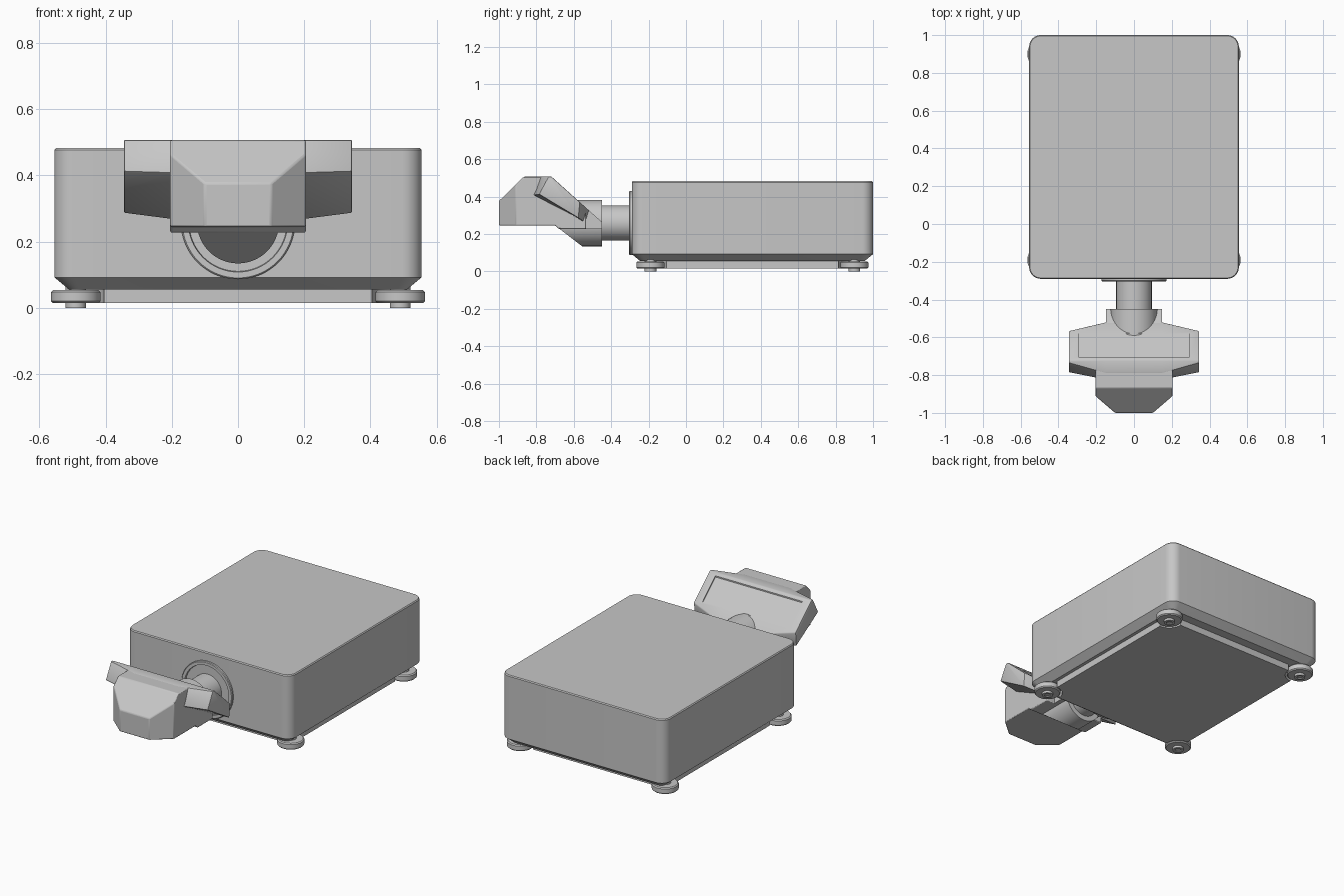
import bpy, bmesh
from math import sin, cos, pi
from mathutils import Vector

if "Cube" in bpy.data.objects:
    bpy.data.objects.remove(bpy.data.objects["Cube"])

# One flat grey for everything
grey = bpy.data.materials.new("light_grey")
grey.use_nodes = True
colour = (0.57, 0.57, 0.57, 1)
grey.diffuse_color = colour
bsdf = next(n for n in grey.node_tree.nodes if n.type == 'BSDF_PRINCIPLED')
bsdf.inputs["Base Color"].default_value = colour

parts = []


def loft(name, rings, cuts=(), bevel=0.0):
    """Skin equal-length rings, cap the ends, then slice with (point, normal) planes."""
    bm = bmesh.new()
    loops = [[bm.verts.new(p) for p in ring] for ring in rings]
    n = len(loops[0])
    for a, b in zip(loops, loops[1:]):
        for i in range(n):
            j = (i + 1) % n
            bm.faces.new((a[i], a[j], b[j], b[i]))
    bm.faces.new(loops[0])
    bm.faces.new(loops[-1])
    for point, normal in cuts:
        geom = bm.verts[:] + bm.edges[:] + bm.faces[:]
        bmesh.ops.bisect_plane(bm, geom=geom, plane_co=point,
                               plane_no=Vector(normal).normalized(), clear_outer=True)
        rim = [e for e in bm.edges if e.is_boundary]
        bmesh.ops.holes_fill(bm, edges=rim, sides=0)
    bmesh.ops.recalc_face_normals(bm, faces=bm.faces[:])
    mesh = bpy.data.meshes.new(name)
    bm.to_mesh(mesh)
    bm.free()
    mesh.materials.append(grey)
    obj = bpy.data.objects.new(name, mesh)
    bpy.context.collection.objects.link(obj)
    if bevel:
        mod = obj.modifiers.new("soft_edges", 'BEVEL')
        mod.width, mod.segments, mod.limit_method = bevel, 2, 'ANGLE'
    parts.append(obj)
    return obj


def lathe_z(name, x, y, profile, sides=40):
    turn = [2 * pi * i / sides for i in range(sides)]
    return loft(name, [[(x + r * cos(t), y + r * sin(t), z) for t in turn] for r, z in profile])


def lathe_y(name, z, profile, cuts=(), sides=64):
    turn = [2 * pi * i / sides for i in range(sides)]
    return loft(name, [[(r * cos(t), y, z + r * sin(t)) for t in turn] for r, y in profile], cuts)


def slab(name, half_width, profile, **options):
    return loft(name, [[(x, y, z) for y, z in profile] for x in (-half_width, half_width)], **options)


# Main body: rounded box with chamfered underside
MID_Y = 0.355
CORNERS = ((1, 1, 0), (-1, 1, 1), (-1, -1, 2), (1, -1, 3))


def rounded_ring(inset, z, radius):
    ring = []
    for sx, sy, quarter in CORNERS:
        cx = sx * (0.555 - inset - radius)
        cy = MID_Y + sy * (0.645 - inset - radius)
        for i in range(9):
            t = (quarter + i / 8) * pi / 2
            ring.append((cx + radius * cos(t), cy + radius * sin(t), z))
    return ring


loft("body", [rounded_ring(0.045, 0.055, 0.03), rounded_ring(0, 0.092, 0.06),
              rounded_ring(0, 0.476, 0.06), rounded_ring(0.005, 0.482, 0.055)])

# Base plate with corners scooped out around the feet
FOOT_X, FOOT_DY = 0.49, 0.545


def scooped_ring(z):
    ring = []
    for sx, sy, quarter in CORNERS:
        for i in range(9):
            t = (quarter + 3 - i / 8) * pi / 2
            ring.append((sx * FOOT_X + 0.085 * cos(t), MID_Y + sy * FOOT_DY + 0.085 * sin(t), z))
    return ring


loft("base_plate", [scooped_ring(0.015), scooped_ring(0.06)])

# Four levelling feet
foot = [(0.017, 0.006), (0.017, 0), (0.031, 0), (0.031, 0.014), (0.069, 0.014), (0.075, 0.02),
        (0.075, 0.047), (0.069, 0.053), (0.031, 0.053), (0.031, 0.065)]
for sx, side in ((1, "left"), (-1, "right")):
    for sy, end in ((-1, "front"), (1, "back")):
        lathe_z(f"{end}_{side}_foot", sx * FOOT_X, MID_Y + sy * FOOT_DY, foot)

# Flange, arm and hub on the front
AXIS_Z = 0.258
lathe_y("flange", AXIS_Z, [(0.172, -0.27), (0.172, -0.3), (0.168, -0.304),
                           (0.15, -0.304), (0.148, -0.293)])
lathe_y("arm", AXIS_Z, [(0.094, -0.28), (0.094, -0.46)])
lathe_y("hub", AXIS_Z, [(0.124, -0.7), (0.124, -0.45)],
        cuts=[((0, -0.557, 0.135), (0, -0.11, -0.143))])


# Display head: the back slope is shared by the wings, block and neck
def slope(y):
    return 0.507 - 0.9 * (y + 0.72)


slab("head_block", 0.205,
     [(-1, 0.245), (-1, 0.376), (-0.867, 0.506), (-0.735, 0.506),
      (-0.535, slope(-0.535) - 0.012), (-0.535, 0.227), (-0.68, 0.227), (-0.7, 0.245)],
     cuts=[((s * 0.205, -0.91, 0), (s * 0.09, -0.105, 0)) for s in (1, -1)], bevel=0.005)

slab("head_neck", 0.148,
     [(-0.6, slope(-0.6) - 0.012), (-0.53, slope(-0.53)), (-0.45, slope(-0.45)),
      (-0.45, 0.227), (-0.6, 0.227)])

wing_tip = [(-0.735, 0.507), (-0.72, 0.507), (-0.567, slope(-0.567)),
            (-0.575, 0.285), (-0.786, 0.412)]
wing_root = [(-0.79, 0.507), (-0.72, 0.507), (-0.52, slope(-0.52)),
             (-0.54, 0.26), (-0.825, 0.406)]
stations = [(-0.345, wing_tip), (-0.15, wing_root), (0.15, wing_root), (0.345, wing_tip)]
wings = loft("display_wings", [[(x, y, z) for y, z in p] for x, p in stations], bevel=0.005)

# Shallow recessed display panel on the back slope
depth = 0.008
cutter = slab("panel_cutter", 0.295,
              [(y, slope(y) + dz) for y, dz in
               ((-0.705, -depth), (-0.705, 0.05), (-0.58, 0.05), (-0.58, -depth))])
parts.remove(cutter)
cutter.hide_render = True
mod = wings.modifiers.new("panel_recess", 'BOOLEAN')
mod.operation, mod.object, mod.solver = 'DIFFERENCE', cutter, 'EXACT'
graph = bpy.context.evaluated_depsgraph_get()
cut_mesh = bpy.data.meshes.new_from_object(wings.evaluated_get(graph))
wings.modifiers.clear()
wings.data = cut_mesh
bpy.data.objects.remove(cutter)

# Smooth the curved sides, keep the edges crisp
bpy.ops.object.select_all(action='DESELECT')
for obj in parts:
    obj.select_set(True)
bpy.context.view_layer.objects.active = parts[0]
bpy.ops.object.shade_smooth_by_angle(angle=pi / 6)
